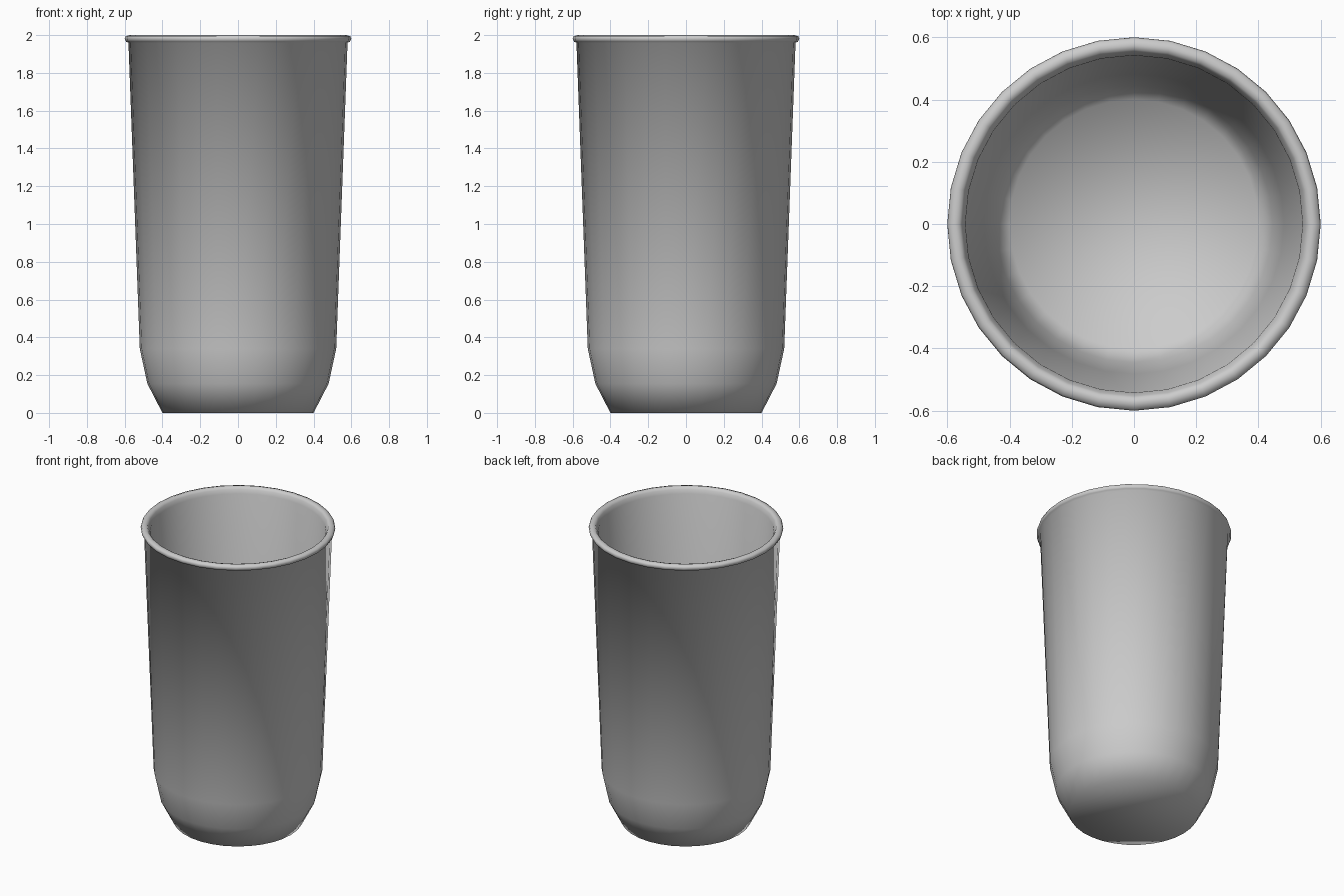
import bpy, bmesh, math

if "Cube" in bpy.data.objects:
    bpy.data.objects.remove(bpy.data.objects["Cube"])

SIDES = 32


def lathe(name, profile):
    """Spin an (r, z) profile about z; cap the first and last rings."""
    bm = bmesh.new()
    rings = []
    for r, z in profile:
        rings.append([bm.verts.new((r * math.cos(2 * math.pi * i / SIDES),
                                    r * math.sin(2 * math.pi * i / SIDES), z))
                      for i in range(SIDES)])
    for a, b in zip(rings, rings[1:]):
        for i in range(SIDES):
            j = (i + 1) % SIDES
            bm.faces.new((a[i], a[j], b[j], b[i]))
    bm.faces.new(rings[0][::-1])
    bm.faces.new(rings[-1])
    for f in bm.faces:
        f.smooth = True
    mesh = bpy.data.meshes.new(name)
    bm.to_mesh(mesh)
    bm.free()
    obj = bpy.data.objects.new(name, mesh)
    bpy.context.collection.objects.link(obj)
    return obj


# Outer wall, rounded rim, inner wall and floor as one continuous profile
outer = [(0.40, 0.0), (0.48, 0.155), (0.52, 0.34), (0.58, 1.96)]
rim = [(0.593, 1.965), (0.60, 1.98), (0.595, 1.994), (0.575, 2.0),
       (0.56, 1.996), (0.553, 1.985), (0.542, 1.96)]
inner = [(0.482, 0.34), (0.445, 0.17), (0.40, 0.08)]
lathe("cup", outer + rim + inner)
